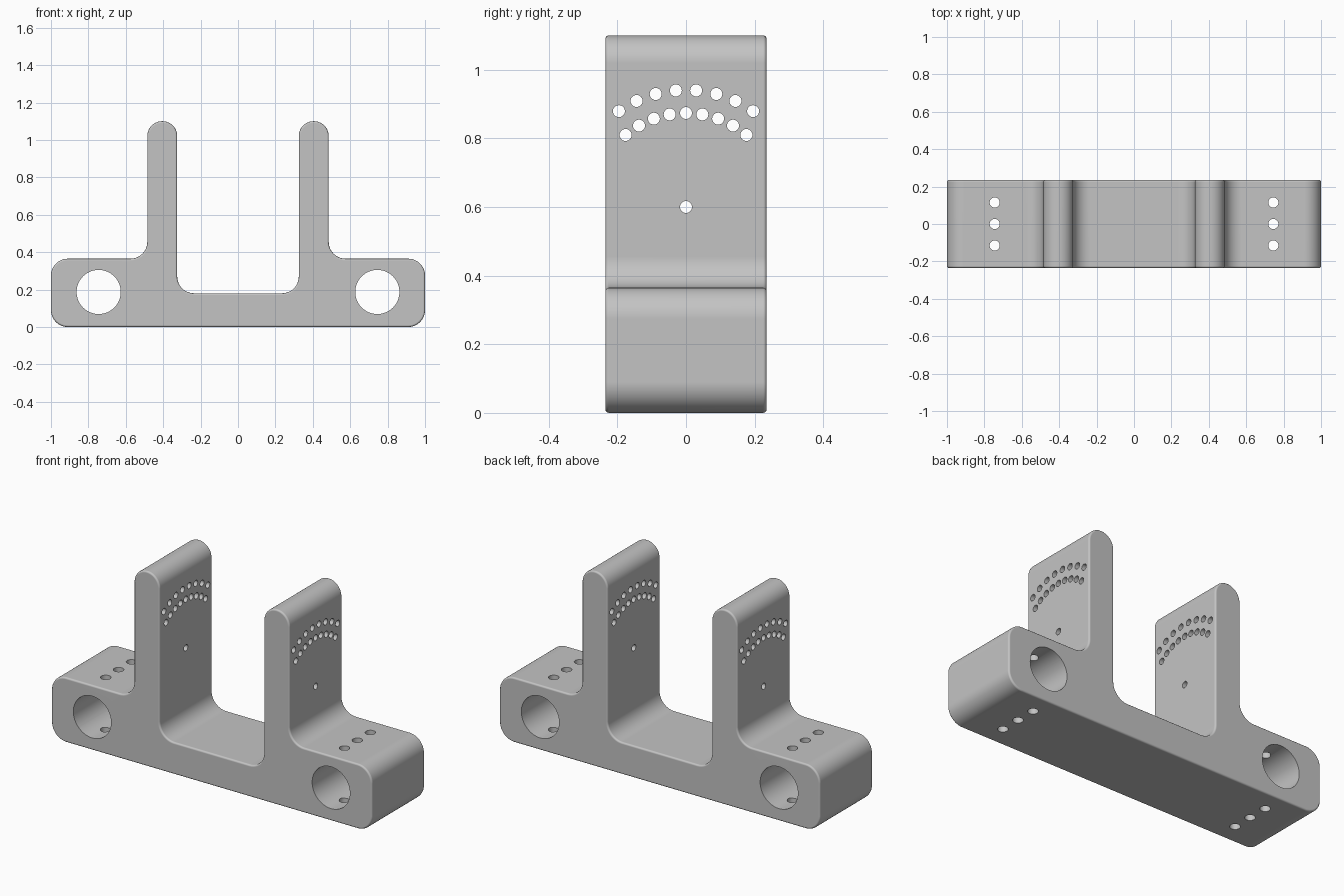
import bpy, bmesh
from math import pi, radians, sin, cos
from mathutils import Vector, Matrix

cube = bpy.data.objects.get("Cube")
if cube:
    bpy.data.objects.remove(cube, do_unlink=True)

HALF_DEPTH = 0.235
PIVOT_Z = 0.6

grey = bpy.data.materials.new("machined grey")
grey.use_nodes = True
color = (0.55, 0.55, 0.55, 1)
grey.diffuse_color = color
grey.node_tree.nodes["Principled BSDF"].inputs["Base Color"].default_value = color


def make_object(name, bm):
    mesh = bpy.data.meshes.new(name)
    bmesh.ops.recalc_face_normals(bm, faces=bm.faces[:])
    bm.to_mesh(mesh)
    bm.free()
    mesh.materials.append(grey)
    obj = bpy.data.objects.new(name, mesh)
    bpy.context.collection.objects.link(obj)
    return obj


def round_corners(corners, steps=12):
    """Replace each (x, z, radius) right-angle corner with an arc."""
    points = []
    for i, (x, z, r) in enumerate(corners):
        p = Vector((x, z))
        before = (Vector(corners[i - 1][:2]) - p).normalized()
        after = (Vector(corners[(i + 1) % len(corners)][:2]) - p).normalized()
        center = p + (before + after) * r
        for k in range(steps + 1):
            a = pi / 2 * k / steps
            points.append(center - after * r * cos(a) - before * r * sin(a))
    return points


def cutter(name, radius, length, axis, centers, sides=32):
    """One mesh of parallel cylinders for drilling."""
    bm = bmesh.new()
    turn = Vector((0, 0, 1)).rotation_difference(Vector(axis)).to_matrix().to_4x4()
    for c in centers:
        bmesh.ops.create_cone(bm, cap_ends=True, segments=sides, radius1=radius,
                              radius2=radius, depth=length,
                              matrix=Matrix.Translation(c) @ turn)
    obj = make_object(name, bm)
    obj.hide_render = True
    return obj


# Bracket outline: right half, then mirrored to the left
half = [(1, 0, 0.09), (1, 0.365, 0.09), (0.485, 0.365, 0.09),
        (0.485, 1.1, 0.0795), (0.325, 1.1, 0.0795), (0.325, 0.18, 0.09)]
outline = round_corners(half + [(-x, z, r) for x, z, r in reversed(half)])

bm = bmesh.new()
face = bm.faces.new([bm.verts.new((p.x, -HALF_DEPTH, p.y)) for p in outline])
ext = bmesh.ops.extrude_face_region(bm, geom=[face])
bmesh.ops.translate(bm, vec=(0, 2 * HALF_DEPTH, 0),
                    verts=[v for v in ext["geom"] if isinstance(v, bmesh.types.BMVert)])
bracket = make_object("bracket", bm)

# Small rounding on the front and back rims
rim = bracket.modifiers.new("rim", 'BEVEL')
rim.width = 0.01
rim.segments = 3
rim.limit_method = 'ANGLE'
rim.angle_limit = radians(60)

# Rod bores, clamp screw holes, and the two arcs of indexing holes with pivot
side = 0.745
bores = [(s * side, 0, 0.187) for s in (-1, 1)]
screws = [(s * side, y, 0.2) for s in (-1, 1) for y in (-0.115, 0, 0.115)]
pins = [(0, 0, PIVOT_Z)]
for radius, count in ((0.341, 8), (0.274, 9)):
    for i in range(count):
        a = radians(10 * (i - (count - 1) / 2))
        pins.append((0, radius * sin(a), PIVOT_Z + radius * cos(a)))

cutters = [cutter("rod_bore_cutter", 0.118, 1, (0, 1, 0), bores, 64),
           cutter("screw_hole_cutter", 0.027, 1, (0, 0, 1), screws),
           cutter("pin_hole_cutter", 0.0175, 1.4, (1, 0, 0), pins, 24)]
for c in cutters:
    mod = bracket.modifiers.new(c.name, 'BOOLEAN')
    mod.operation = 'DIFFERENCE'
    mod.solver = 'EXACT'
    mod.object = c

# Apply the cuts, drop the cutters and shade smoothly
bpy.ops.object.select_all(action='DESELECT')
bracket.select_set(True)
bpy.context.view_layer.objects.active = bracket
for mod in list(bracket.modifiers):
    bpy.ops.object.modifier_apply(modifier=mod.name)
for c in cutters:
    bpy.data.objects.remove(c, do_unlink=True)
bpy.ops.object.shade_smooth_by_angle(angle=radians(35))
normals = bracket.modifiers.new("flat face normals", 'WEIGHTED_NORMAL')
normals.keep_sharp = True
